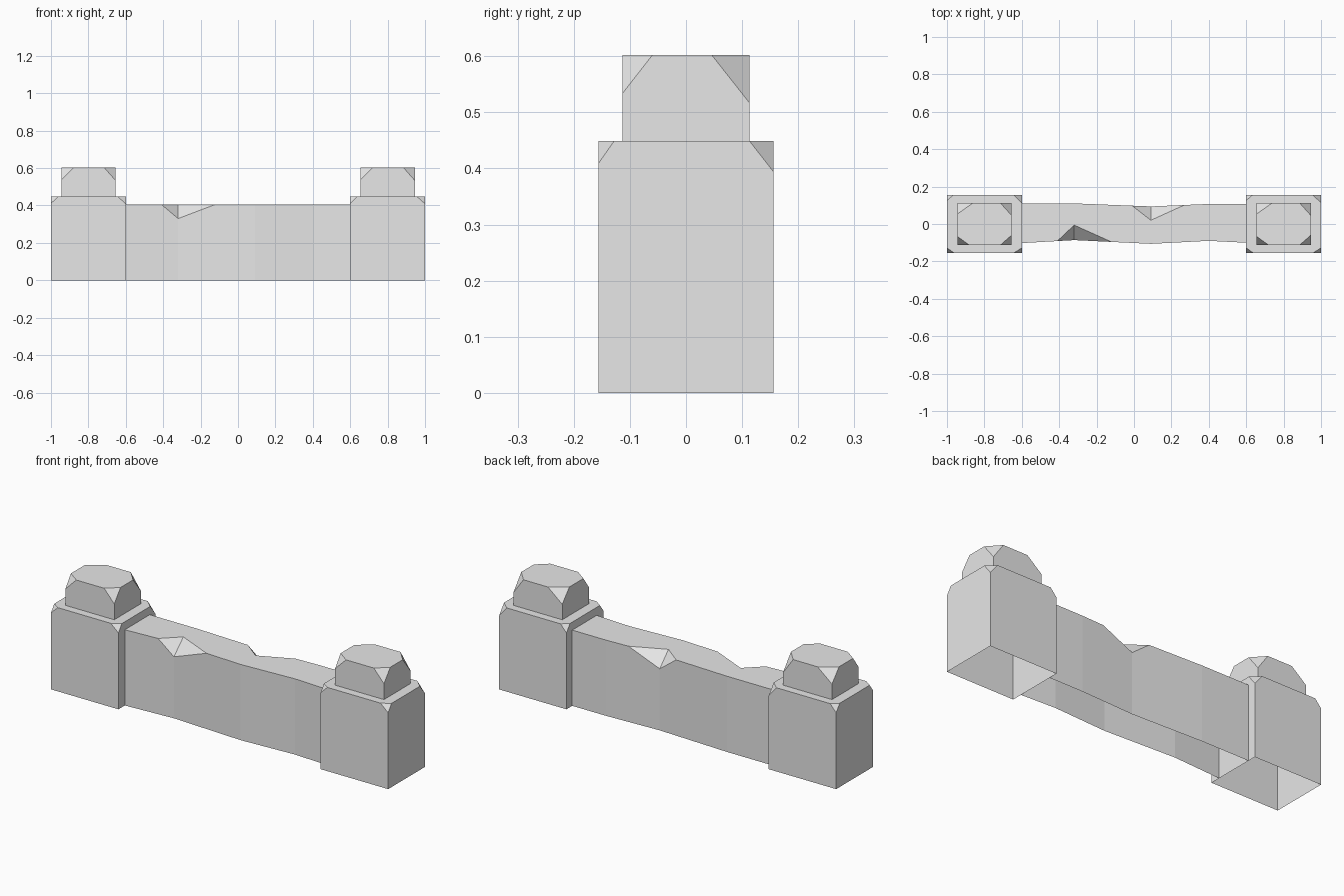
import bpy
import bmesh
from mathutils import Vector

cube = bpy.data.objects.get("Cube")
if cube:
    bpy.data.objects.remove(cube, do_unlink=True)

stone = bpy.data.materials.new("grey_stone")
stone.use_nodes = True
stone.diffuse_color = (0.8, 0.8, 0.8, 1)
stone.node_tree.nodes["Principled BSDF"].inputs["Base Color"].default_value = (0.8, 0.8, 0.8, 1)


def finish(name, bm):
    bmesh.ops.recalc_face_normals(bm, faces=bm.faces[:])
    mesh = bpy.data.meshes.new(name)
    bm.to_mesh(mesh)
    bm.free()
    mesh.materials.append(stone)
    obj = bpy.data.objects.new(name, mesh)
    bpy.context.collection.objects.link(obj)
    return obj


def chipped_block(name, x, half_x, half_y, z0, z1, chips):
    """Box without a floor; chips maps (x side, y side) to the chip size on each axis."""
    bm = bmesh.new()
    bmesh.ops.create_cube(bm, size=1)
    for v in bm.verts:
        v.co = (x + v.co.x * 2 * half_x, v.co.y * 2 * half_y, z0 + (v.co.z + 0.5) * (z1 - z0))
    for (sx, sy), (dx, dy, dz) in chips.items():
        corner = Vector((x + sx * half_x, sy * half_y, z1))
        normal = Vector((sx / dx, sy / dy, 1 / dz))
        cut = bmesh.ops.bisect_plane(
            bm, geom=bm.verts[:] + bm.edges[:] + bm.faces[:],
            plane_co=corner - Vector((sx * dx, 0, 0)), plane_no=normal, clear_outer=True)
        rim = [e for e in cut["geom_cut"] if isinstance(e, bmesh.types.BMEdge)]
        bmesh.ops.edgenet_fill(bm, edges=rim)
    bm.normal_update()
    floor = [f for f in bm.faces if all(abs(v.co.z - z0) < 1e-4 for v in f.verts)]
    bmesh.ops.delete(bm, geom=floor, context="FACES")
    return finish(name, bm)


# Pillars: a base block and a smaller cap, each with chipped top corners
base_chips = {(-1, -1): (0.04, 0.028, 0.038), (1, -1): (0.045, 0.028, 0.04),
              (-1, 1): (0.035, 0.03, 0.04), (1, 1): (0.045, 0.043, 0.055)}
cap_chips = {(-1, -1): (0.065, 0.047, 0.065), (1, -1): (0.06, 0.053, 0.068),
             (-1, 1): (0.085, 0.06, 0.07), (1, 1): (0.06, 0.067, 0.085)}
for side, x in (("right", -0.8), ("left", 0.8)):
    chipped_block(side + "_pillar_base", x, 0.2, 0.156, 0, 0.449, base_chips)
    chipped_block(side + "_pillar_cap", x, 0.145, 0.113, 0.449, 0.602, cap_chips)

# Wall: slightly wavy faces, with one chip in each top edge
TOP = 0.406
stations = [-0.6, -0.32, 0.09, 0.4, 0.6]
front_y = [-0.102, -0.086, -0.106, -0.09, -0.1]
back_y = [0.11, 0.11, 0.094, 0.107, 0.107]
front_chip = {1: (-0.41, -0.12, -0.006, 0.33)}
back_chip = {2: (-0.01, 0.27, 0.02, 0.33)}


def edge_y(ys, x):
    for i in range(len(stations) - 1):
        if x <= stations[i + 1]:
            t = (x - stations[i]) / (stations[i + 1] - stations[i])
            return ys[i] + t * (ys[i + 1] - ys[i])


def face(bm, verts):
    bm.faces.new(list(dict.fromkeys(verts)))


def wall_side(bm, ys, chips):
    """Build one long side and return its top rim as (left, inner, right) verts."""
    feet, lows, rims = [], [], []
    for i, (x, y) in enumerate(zip(stations, ys)):
        feet.append(bm.verts.new((x, y, 0)))
        if i in chips:
            x0, x1, y_in, z_low = chips[i]
            low = bm.verts.new((x, y, z_low))
            left = bm.verts.new((x0, edge_y(ys, x0), TOP))
            right = bm.verts.new((x1, edge_y(ys, x1), TOP))
            inner = bm.verts.new((x, y_in, TOP))
            face(bm, [low, inner, left])
            face(bm, [low, right, inner])
        else:
            low = left = inner = right = bm.verts.new((x, y, TOP))
        lows.append(low)
        rims.append((left, inner, right))
    for i in range(len(stations) - 1):
        face(bm, [feet[i], feet[i + 1], lows[i + 1], rims[i + 1][0], rims[i][2], lows[i]])
    return rims


bm = bmesh.new()
front = wall_side(bm, front_y, front_chip)
back = wall_side(bm, back_y, back_chip)
for i in range(len(stations) - 1):
    face(bm, [front[i][1], front[i][2], front[i + 1][0], front[i + 1][1],
              back[i + 1][1], back[i + 1][0], back[i][2], back[i][1]])
finish("wall", bm)
